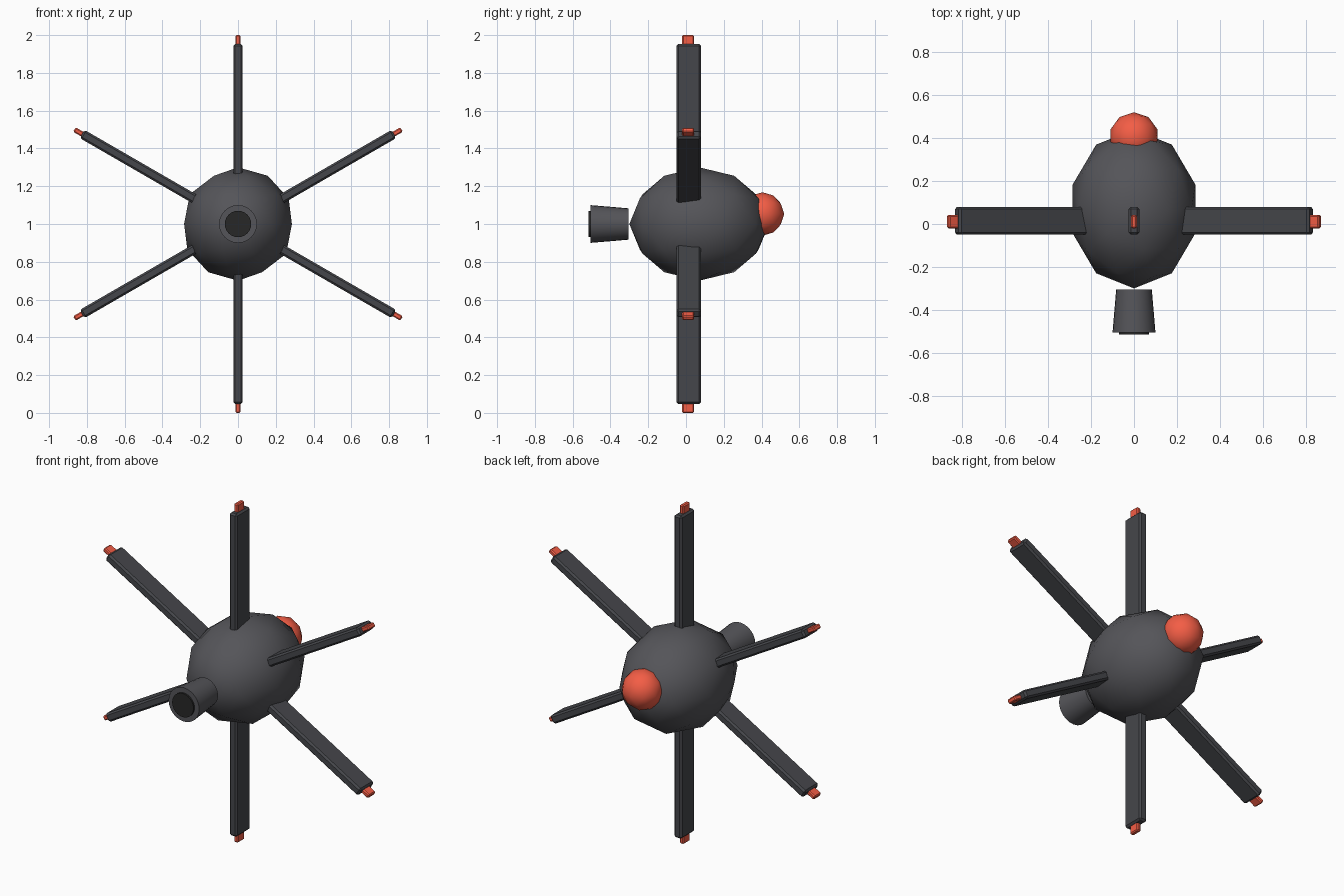
import bpy
import math
from mathutils import Matrix

if "Cube" in bpy.data.objects:
    bpy.data.objects.remove(bpy.data.objects["Cube"])


def material(name, rgb):
    m = bpy.data.materials.new(name)
    m.diffuse_color = (*rgb, 1)
    m.use_nodes = True
    m.node_tree.nodes["Principled BSDF"].inputs["Base Color"].default_value = m.diffuse_color
    return m


DARK = material("dark_grey", (0.09, 0.09, 0.10))
ARM = material("arm_grey", (0.06, 0.062, 0.07))
BLACK = material("near_black", (0.02, 0.02, 0.02))
RED = material("red_orange", (0.9, 0.11, 0.06))


def finish(name, mat, smooth=True):
    ob = bpy.context.object
    ob.name = name
    ob.data.materials.append(mat)
    bpy.ops.object.transform_apply(location=False, rotation=False, scale=True)
    if smooth:
        bpy.ops.object.shade_smooth()
    return ob


def ball(name, radius, loc, mat, scale=(1, 1, 1)):
    bpy.ops.mesh.primitive_ico_sphere_add(subdivisions=2, radius=radius, location=loc)
    bpy.context.object.scale = scale
    return finish(name, mat)


def tube(name, y_front, y_back, r_front, r_back, mat):
    bpy.ops.mesh.primitive_cone_add(
        vertices=24, radius1=r_back, radius2=r_front, depth=y_back - y_front,
        location=(0, (y_front + y_back) / 2, 1), rotation=(math.pi / 2, 0, 0))
    ob = finish(name, mat, False)
    bpy.ops.object.shade_smooth_by_angle(angle=math.radians(35))
    return ob


def radial_box(name, angle, r0, r1, y0, y1, thick, bevel, mat):
    # bevelled bar pointing outwards from the body centre
    bpy.ops.mesh.primitive_cube_add(size=1)
    ob = bpy.context.object
    ob.scale = (thick, y1 - y0, r1 - r0)
    finish(name, mat, False)
    ob.matrix_world = (Matrix.Translation((0, 0, 1)) @ Matrix.Rotation(angle, 4, 'Y')
                       @ Matrix.Translation((0, (y0 + y1) / 2, (r0 + r1) / 2)))
    b = ob.modifiers.new("edge_bevel", 'BEVEL')
    b.width = bevel
    b.segments = 1
    return ob


# egg-shaped body and rear light
ball("body", 0.3, (0, 0.07, 1), DARK, (1, 0.37 / 0.3, 1))
ball("rear_light", 0.115, (0, 0.405, 1.053), RED)

# front barrel with dark opening
tube("barrel", -0.505, -0.305, 0.1, 0.083, DARK)
tube("barrel_opening", -0.515, -0.49, 0.07, 0.07, BLACK)

# six radial arms with coloured tips
for i in range(6):
    a = i * math.pi / 3
    radial_box(f"arm_{i + 1}", a, 0.22, 0.953, -0.05, 0.08, 0.05, 0.01, ARM)
    radial_box(f"arm_tip_{i + 1}", a, 0.93, 1.0, -0.02, 0.042, 0.027, 0.006, RED)
